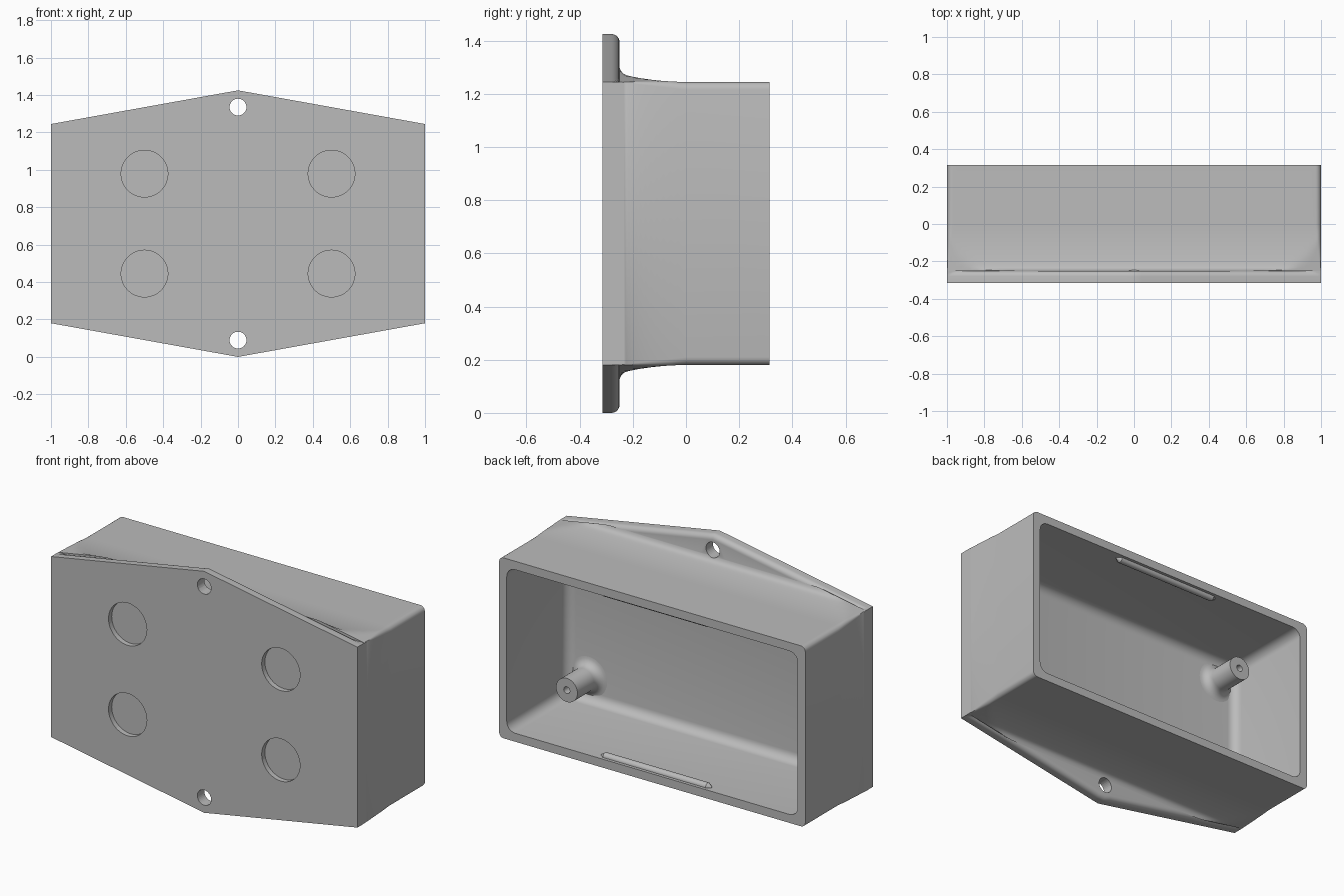
import bpy, bmesh, math
from mathutils import Matrix, Vector

if "Cube" in bpy.data.objects:
    bpy.data.objects.remove(bpy.data.objects["Cube"], do_unlink=True)

MID = 0.7125          # centre height
HALF_H = 0.5325       # half height of the box
PEAK = 0.18           # how far the flange points rise past the box
FRONT, BACK, FLANGE = -0.315, 0.315, -0.25
WALL = 0.05

grey = bpy.data.materials.new("moulded_grey")
grey.use_nodes = True
grey.diffuse_color = (0.5, 0.5, 0.5, 1)
grey.node_tree.nodes["Principled BSDF"].inputs["Base Color"].default_value = (0.5, 0.5, 0.5, 1)


def finish(bm, name):
    bmesh.ops.recalc_face_normals(bm, faces=bm.faces)
    mesh = bpy.data.meshes.new(name)
    bm.to_mesh(mesh)
    bm.free()
    mesh.materials.append(grey)
    obj = bpy.data.objects.new(name, mesh)
    bpy.context.collection.objects.link(obj)
    return obj


def smooth(obj):
    bpy.ops.object.select_all(action='DESELECT')
    obj.select_set(True)
    bpy.context.view_layer.objects.active = obj
    bpy.ops.object.shade_smooth_by_angle(angle=math.radians(32))


def loft(rings, name):
    """Bridge equal-length rings of points and cap both ends."""
    bm = bmesh.new()
    loops = [[bm.verts.new(p) for p in ring] for ring in rings]
    for a, b in zip(loops, loops[1:]):
        for i in range(len(a)):
            j = (i + 1) % len(a)
            bm.faces.new((a[i], a[j], b[j], b[i]))
    bm.faces.new(loops[0])
    bm.faces.new(loops[-1])
    bmesh.ops.remove_doubles(bm, verts=bm.verts, dist=0.00005)
    return finish(bm, name)


def lathe(profile, centre, axis, name, sides=32):
    """Spin (distance, radius) pairs about an axis through centre."""
    rot = Vector((0, 0, 1)).rotation_difference(Vector(axis)).to_matrix()
    angles = [2 * math.pi * i / sides for i in range(sides)]
    rings = [[Vector(centre) + rot @ Vector((r * math.cos(a), r * math.sin(a), d))
              for a in angles] for d, r in profile]
    return loft(rings, name)


def cut(target, cutter):
    mod = target.modifiers.new("cut", 'BOOLEAN')
    mod.operation = 'DIFFERENCE'
    mod.solver = 'EXACT'
    mod.object = cutter
    cutter.hide_render = True
    bpy.context.view_layer.objects.active = target
    bpy.ops.object.modifier_apply(modifier=mod.name)
    bpy.data.objects.remove(cutter, do_unlink=True)


# Outer shell: pointed flange that sweeps back into a rounded box
xs = sorted({round(s * x, 4) for s in (-1, 1) for x in
             [i / 25 for i in range(24)] + [0.95, 0.97, 0.975, 0.98, 0.985, 0.99, 0.995, 0.998, 1]})


def outline(y, limit, edge_drop, corner):
    def height(x):
        rise = max(0, min(PEAK * (1 - abs(x)) - edge_drop, limit))
        inset = max(0, abs(x) - (1 - corner))
        return HALF_H + rise - (corner - math.sqrt(max(0, corner ** 2 - inset ** 2)))
    return ([(x, y, MID + height(x)) for x in xs] +
            [(x, y, MID - height(x)) for x in reversed(xs)])


rings = [outline(FRONT, 1, 0, 0)]
R = 0.03
for i in range(7):                                    # rounded flange edge
    a = math.pi / 2 * i / 6
    rings.append(outline(FLANGE - R + R * math.sin(a), 1, R * (1 - math.cos(a)), 0))
for i in range(17):                                   # sweeping fillet
    t = (i / 16) ** 2
    y = FLANGE + 0.25 * t
    rise = 0.03 * (1 - t) ** 2 + 0.025 * math.exp(-t * 30) * (1 - t)
    rings.append(outline(y, rise, 0, 0.03 * t))
rings.append(outline(BACK, 0, 0, 0.03))
shell = loft(rings, "housing_shell")
smooth(shell)

# Cavity, open at the back
bm = bmesh.new()
depth = 0.7
bmesh.ops.create_cube(bm, size=1, matrix=Matrix.Translation((0, FLANGE + depth / 2, MID)) @
                      Matrix.Diagonal((2 - 2 * WALL, depth, 2 * (HALF_H - WALL), 1)))
edges = [e for e in bm.edges if not all(v.co.y > BACK for v in e.verts)]
bmesh.ops.bevel(bm, geom=edges, offset=0.055, segments=6, profile=0.5, affect='EDGES')
cavity = finish(bm, "cavity_cutter")
smooth(cavity)
cut(shell, cavity)

# Round foot recesses and mounting holes
for sz in (-1, 1):
    for x in (-0.5, 0.5):
        cut(shell, lathe([(-0.1, 0.125), (0.03, 0.125)], (x, FRONT, MID + sz * 0.267),
                         (0, 1, 0), "recess_cutter", 48))
    cut(shell, lathe([(-0.1, 0.045), (0.2, 0.045)], (0, FRONT, MID + sz * 0.623),
                     (0, 1, 0), "hole_cutter"))
smooth(shell)

# Screw posts in two opposite corners, flared at the foot, with a blind hole
for name, s in (("left_screw_post", 1), ("right_screw_post", -1)):
    flare = [(0.05 * (1 - math.sin(a)), 0.07 + 0.05 * (1 - math.cos(a)))
             for a in (math.pi / 2 * (1 - i / 6) for i in range(7))]
    profile = [(-0.01, 0.12)] + sorted(flare) + [(0.205, 0.07), (0.205, 0.02), (0.08, 0.02)]
    smooth(lathe(profile, (s * 0.81, FLANGE, MID - s * 0.343), (0, 1, 0), name))

# Snap ribs inside the long walls near the rim
for name, s in (("upper_snap_rib", 1), ("lower_snap_rib", -1)):
    smooth(lathe([(-0.36, 0.004), (-0.335, 0.022), (0.335, 0.022), (0.36, 0.004)],
                 (0, BACK - 0.04, MID + s * (HALF_H - WALL)), (1, 0, 0), name, 16))
